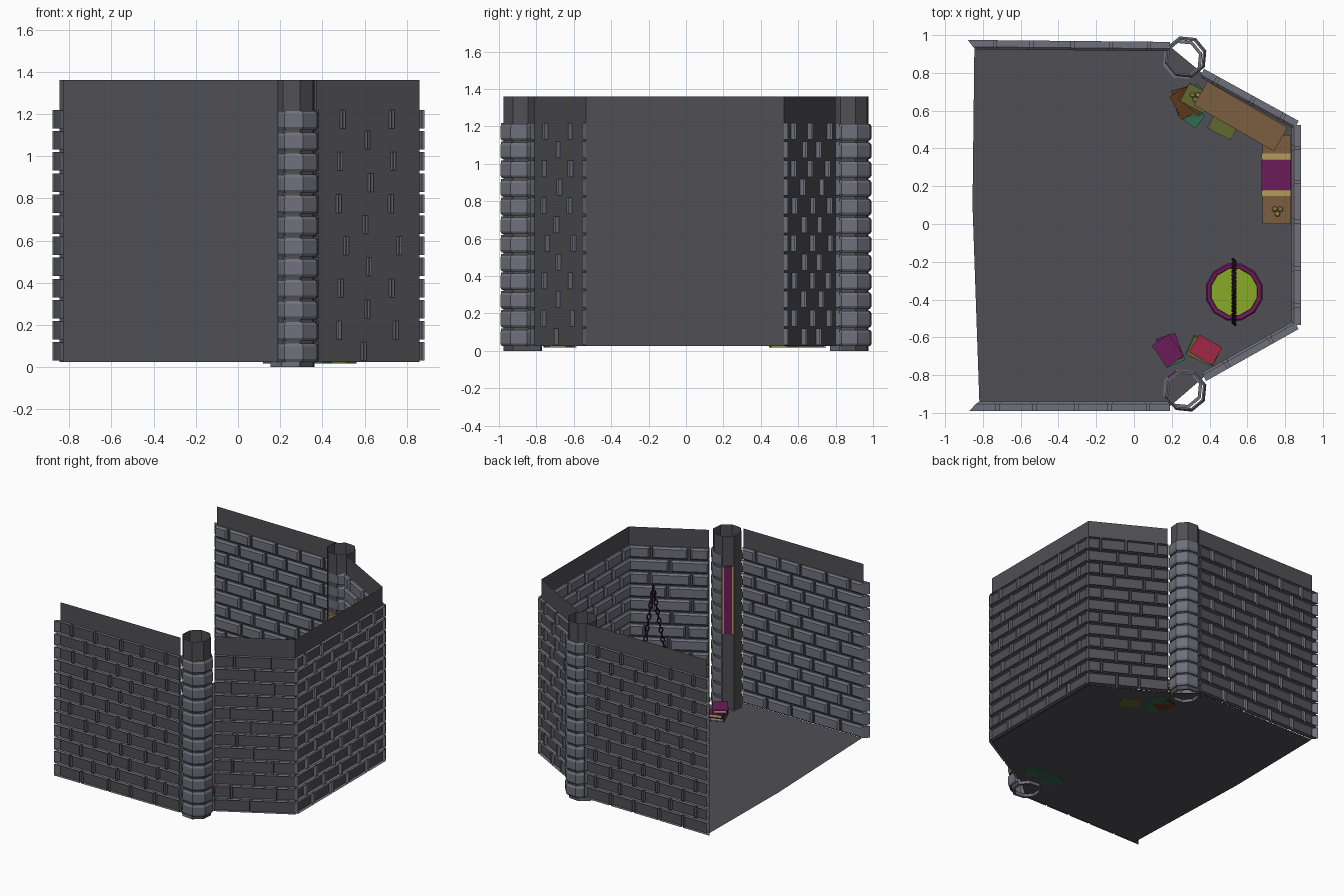
import bpy, bmesh, math, random
from mathutils import Vector, Matrix

if "Cube" in bpy.data.objects:
    bpy.data.objects.remove(bpy.data.objects["Cube"])
random.seed(4)

def mat(name, c):
    m = bpy.data.materials.new(name)
    m.diffuse_color = (*c, 1)
    m.use_nodes = True
    m.node_tree.nodes["Principled BSDF"].inputs["Base Color"].default_value = m.diffuse_color
    return m

STONE = mat("stone", (0.16, 0.16, 0.2))
MORTAR = mat("mortar", (0.08, 0.08, 0.09))
WOOD = mat("wood", (0.2, 0.11, 0.05))
GOLD = mat("gold", (0.45, 0.33, 0.1))
PLUM = mat("plum", (0.15, 0.012, 0.1))
RED = mat("crimson", (0.36, 0.02, 0.06))
GREEN = mat("green", (0.03, 0.15, 0.08))
OLIVE = mat("olive", (0.12, 0.14, 0.03))
BROWN = mat("brown", (0.11, 0.04, 0.012))
PAPER = mat("paper", (0.5, 0.4, 0.2))
BREW = mat("brew", (0.25, 0.4, 0.02))
IRON = mat("iron", (0.03, 0.01, 0.03))

def finish(name, bm, m):
    me = bpy.data.meshes.new(name)
    bm.to_mesh(me)
    bm.free()
    me.materials.append(m)
    ob = bpy.data.objects.new(name, me)
    bpy.context.collection.objects.link(ob)
    return ob

def box(name, size, loc, rot, m):
    bm = bmesh.new()
    M = Matrix.Translation(loc) @ Matrix.Rotation(rot, 4, 'Z') @ Matrix.Diagonal((*size, 1))
    bmesh.ops.create_cube(bm, size=1, matrix=M)
    return finish(name, bm, m)

def lathe(bm, prof, cx, cy, n, a0=0.0, closed=False):
    rings = [[bm.verts.new((cx + r * math.cos(a0 + math.tau * k / n),
                            cy + r * math.sin(a0 + math.tau * k / n), z))
              for k in range(n)] for r, z in prof]
    pairs = list(zip(rings, rings[1:])) + ([(rings[-1], rings[0])] if closed else [])
    for lo, hi in pairs:
        for k in range(n):
            j = (k + 1) % n
            bm.faces.new((lo[k], lo[j], hi[j], hi[k]))

# Walls: thin sheet with open-backed bevelled bricks pushed through it
COURSE, BASE, TOP = 0.1, 0.025, 1.36

def wall(name, a, b, flare0=0.0, flare1=0.0):
    a, b = Vector((*a, 0)), Vector((*b, 0))
    L = (b - a).length
    d = (b - a) / L
    n = Vector((d.y, -d.x, 0))
    P = lambda u, z, h: a + d * u + n * h + Vector((0, 0, z))
    bm = bmesh.new()
    bm.faces.new([bm.verts.new(P(u, z, 0)) for u, z in ((0, BASE), (L, BASE), (L, TOP), (0, TOP))])
    finish(name + "_sheet", bm, MORTAR)
    bm = bmesh.new()
    count = max(2, round(L / 0.225))
    step = L / count
    for row in range(12):
        z0 = BASE + row * COURSE + 0.006
        z1 = z0 + 0.088
        off = 0.5 if row % 2 else 0.0
        cuts = [0] + [step * (i + off + random.uniform(-.1, .1))
                      for i in range(0 if off else 1, count)] + [L]
        for i, (u0, u1) in enumerate(zip(cuts, cuts[1:])):
            u0 += 0.008 if i else 0
            u1 -= 0.008 if i < len(cuts) - 2 else 0
            f0 = flare0 if i == 0 else 0
            f1 = flare1 if i == len(cuts) - 2 else 0
            rings = []
            for h, ins, f in ((-.024, 0, 1), (.012, 0, .2), (.025, .012, 0)):
                l, r, lo, hi = u0 + ins - f0 * f, u1 - ins + f1 * f, z0 + ins, z1 - ins
                rings.append([bm.verts.new(P(u, z, h)) for u, z in ((l, lo), (r, lo), (r, hi), (l, hi))])
            for p, q in zip(rings, rings[1:]):
                for k in range(4):
                    j = (k + 1) % 4
                    bm.faces.new((p[k], p[j], q[j], q[k]))
            bm.faces.new(rings[-1])
    finish(name + "_bricks", bm, STONE)

wall("north_wall", (-.845, .95), (.19, .94), flare0=.035)
wall("north_diagonal_wall", (.36, .80), (.86, .525))
wall("end_wall", (.86, .525), (.86, -.535))
wall("south_diagonal_wall", (.86, -.535), (.37, -.81))
wall("south_wall", (.19, -.965), (-.83, -.965), flare1=.04)

# Floor
bm = bmesh.new()
pts = [(-.845, .945), (-.855, .1), (-.818, -.965), (.19, -.965), (.37, -.81),
       (.86, -.535), (.86, .525), (.36, .80), (.19, .94)]
bm.faces.new([bm.verts.new((x, y, .022)) for x, y in pts])
finish("floor", bm, MORTAR)

# Octagonal pillars: open core tube and twelve stone rings
for side, s in (("north", 1), ("south", -1)):
    a0 = math.radians(17)
    bm = bmesh.new()
    lathe(bm, [(.104, 0), (.104, TOP)], .263, s * .876, 8, a0)
    finish(side + "_pillar_core", bm, MORTAR)
    bm = bmesh.new()
    lathe(bm, [(.108, .025), (.108, 0), (.09, 0), (.09, .025)], .258, s * .872, 8, a0, True)
    for i in range(12):
        z = BASE + i * COURSE
        lathe(bm, [(.095, z), (.104, z), (.114, z + .014), (.114, z + .074), (.104, z + .088),
                   (.095, z + .088)], .274, s * .884, 8, a0, True)
    bmesh.ops.recalc_face_normals(bm, faces=bm.faces)
    finish(side + "_pillar_stones", bm, STONE)

# Banner on the south pillar
ang = math.radians(129.5)
out, tan = Vector((math.cos(ang), math.sin(ang), 0)), Vector((-math.sin(ang), math.cos(ang), 0))
c = Vector((.274, -.884, .87)) + out * .114
box("banner_cloth", (.008, .06, .52), c, ang, PLUM)
for k in (-1, 1):
    box("banner_trim", (.01, .013, .52), c + tan * k * .036, ang, GOLD)

# Wall shelves with brackets, and the cloth runner
def shelf(name, c, length, depth, rot):
    box(name, (length, depth, .03), c, rot, WOOD)
    R = Matrix.Rotation(rot, 3, 'Z')
    for k in (-1, 1):
        box(name + "_bracket", (.025, depth * .8, .05),
            Vector(c) + R @ Vector((k * length * .35, .01, -.04)), rot, WOOD)

shelf("upper_shelf", (.565, .57, .94), .49, .145, math.radians(-30))
shelf("lower_shelf", (.755, .235, .70), .47, .15, math.radians(-90))
for name, y, w, m in (("runner", .26, .16, PLUM), ("runner_trim", .163, .03, GOLD), ("runner_trim", .357, .03, GOLD)):
    box(name + "_top", (.154, w, .006), (.753, y, .718), 0, m)
    box(name + "_drop", (.006, w, .16), (.677, y, .641), 0, m)

# Little gold coins
def coins(x, y, z):
    for k in range(3):
        bm = bmesh.new()
        t = math.tau * k / 3 + .5
        lathe(bm, [(.001, z), (.015, z), (.015, z + .02), (.009, z + .026), (.001, z + .026)],
              x + .017 * math.cos(t), y + .017 * math.sin(t), 8)
        finish("gold_coin", bm, GOLD)

coins(.76, .07, .715)

# Books: two boards, a spine and a page block
def book(x, y, z, rot, m, w=.105, l=.14, h=.032):
    R = Matrix.Rotation(rot, 3, 'Z')
    for dz in (.003, h - .003):
        box("book_board", (w, l, .006), (x, y, z + dz), rot, m)
    box("book_spine", (.006, l, h), Vector((x, y, z + h / 2)) + R @ Vector((-w / 2, 0, 0)), rot, m)
    box("book_pages", (w - .014, l - .014, h - .012), (x, y, z + h / 2), rot, PAPER)

def stack(x, y, colours, rot):
    z = .018
    for m in colours:
        book(x + random.uniform(-.012, .012), y + random.uniform(-.012, .012), z,
             rot + random.uniform(-.35, .35), m)
        z += .032
    return z

stack(.19, -.67, (GREEN, PLUM), .6)
book(.18, -.67, .082, .6, PLUM)
stack(.37, -.665, (GREEN, OLIVE, GREEN, OLIVE), .9)
book(.38, -.665, .146, 1.05, RED)
stack(.27, .645, (BROWN, OLIVE, BROWN), .5)
top = stack(.325, .655, (GREEN, OLIVE, GREEN, BROWN, OLIVE), 1.0)
coins(.325, .675, top)
book(.475, .525, .018, 1.1, OLIVE)
book(.31, .57, .018, .9, GREEN, .08, .1)

# Cauldron with brew, hung on a chain
CX, CY, RIM = .53, -.36, .42
bm = bmesh.new()
lathe(bm, [(.001, .13), (.07, .14), (.125, .19), (.148, .26), (.142, .33), (.128, .375), (.152, .395),
           (.155, RIM - .008), (.147, RIM), (.127, RIM - .004), (.122, .36)], CX, CY, 12, .26)
finish("cauldron", bm, PLUM)
bm = bmesh.new()
bmesh.ops.create_circle(bm, cap_ends=True, segments=12, radius=.128,
                        matrix=Matrix.Translation((CX, CY, .392)) @ Matrix.Rotation(.26, 4, 'Z'))
finish("brew_surface", bm, BREW)

bm = bmesh.new()
apex = Vector((CX, CY, 1.04))
for s in (-1, 1):
    end = Vector((CX, CY + s * .165, RIM - .01))
    q = (end - apex).to_track_quat('X', 'Z').to_matrix().to_4x4()
    for i in range(17):
        M = Matrix.Translation(apex.lerp(end, i / 16)) @ q @ Matrix.Rotation(math.pi / 4 + i % 2 * math.pi / 2, 4, 'X')
        ring = [[bm.verts.new(M @ Vector(((.02 + .005 * math.cos(v)) * 1.25 * math.cos(u),
                                          (.013 + .005 * math.cos(v)) * math.sin(u), .005 * math.sin(v))))
                 for v in (0, math.pi / 2, math.pi, 3 * math.pi / 2)]
                for u in (math.tau * k / 8 for k in range(8))]
        for k in range(8):
            for j in range(4):
                a, b = ring[k], ring[(k + 1) % 8]
                bm.faces.new((a[j], b[j], b[(j + 1) % 4], a[(j + 1) % 4]))
finish("cauldron_chain", bm, IRON)
